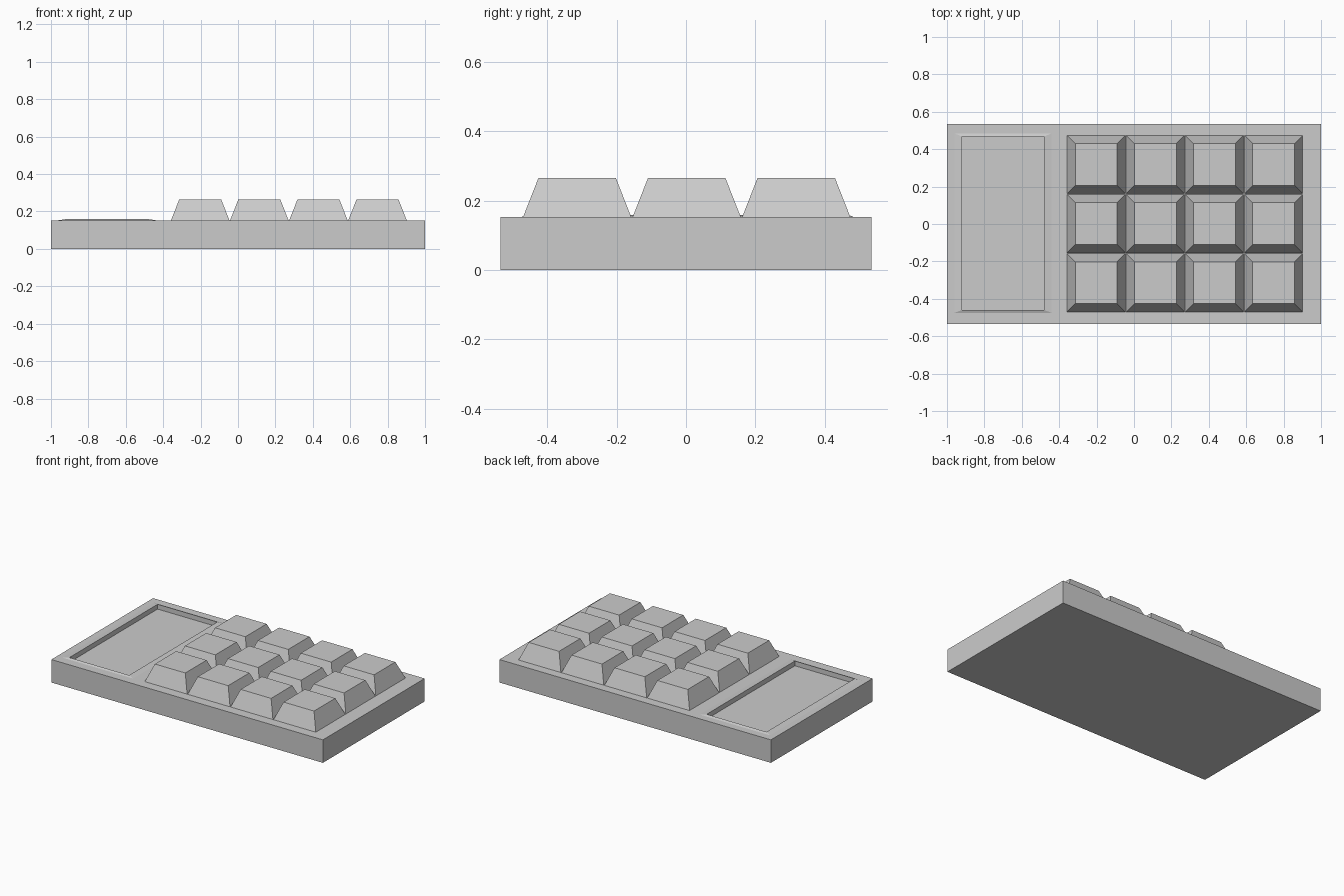
import bpy, bmesh

if "Cube" in bpy.data.objects:
    bpy.data.objects.remove(bpy.data.objects["Cube"])


def loft_rects(name, rects):
    """Bridge a stack of rectangles (x0, x1, y0, y1, z) and cap both ends."""
    bm = bmesh.new()
    loops = [[bm.verts.new(p) for p in ((x0, y0, z), (x1, y0, z), (x1, y1, z), (x0, y1, z))]
             for x0, x1, y0, y1, z in rects]
    for a, b in zip(loops, loops[1:]):
        for i in range(4):
            j = (i + 1) % 4
            bm.faces.new((a[i], a[j], b[j], b[i]))
    bm.faces.new(loops[0][::-1])
    bm.faces.new(loops[-1])
    mesh = bpy.data.meshes.new(name)
    bm.to_mesh(mesh)
    bm.free()
    obj = bpy.data.objects.new(name, mesh)
    bpy.context.collection.objects.link(obj)
    return obj


TOP = 0.153

# Base slab with a slightly raised lip around the sunken display panel
loft_rects("base_with_display_recess", [
    (-1, 1, -0.535, 0.535, 0),
    (-1, 1, -0.535, 0.535, TOP),
    (-0.96, -0.44, -0.475, 0.485, TOP),
    (-0.92, -0.48, -0.46, 0.468, 0.159),
    (-0.92, -0.48, -0.46, 0.468, 0.127),
])

# Tapered keys, four columns by three rows
PITCH, LOW, HIGH = 0.316, 0.156, 0.112
for row in range(3):
    for col in range(4):
        x = 0.272 + (col - 1.5) * PITCH
        y = 0.002 + (1 - row) * PITCH
        loft_rects(f"key_{row + 1}_{col + 1}", [
            (x - h, x + h, y - h, y + h, z) for h, z in ((LOW, TOP), (HIGH, 0.265))])
